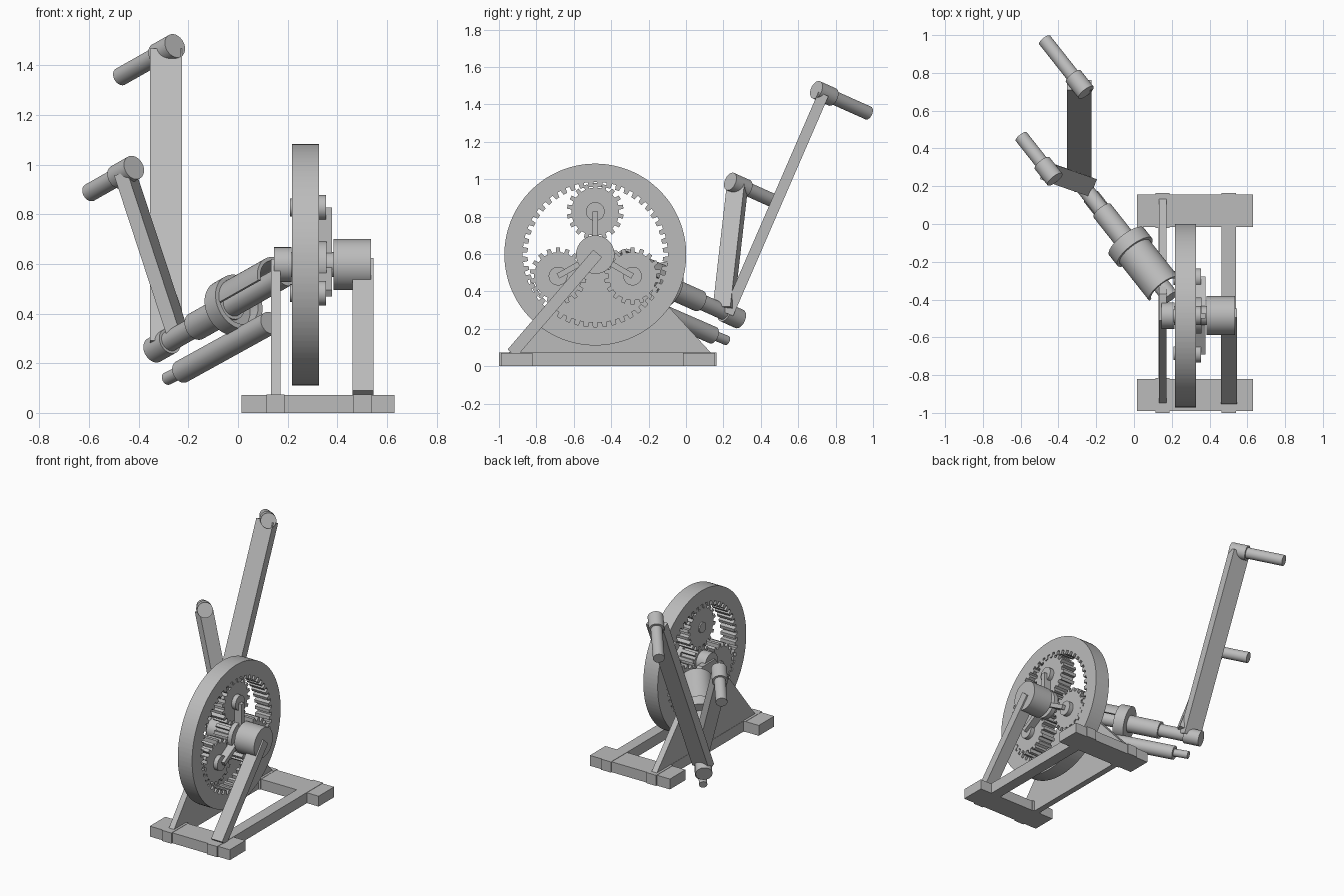
import bpy, bmesh, math
from mathutils import Vector, Matrix

if "Cube" in bpy.data.objects:
    bpy.data.objects.remove(bpy.data.objects["Cube"])

grey = bpy.data.materials.new("plain_grey")
grey.use_nodes = True
grey.diffuse_color = (0.5, 0.5, 0.5, 1)
grey.node_tree.nodes["Principled BSDF"].inputs["Base Color"].default_value = (0.5, 0.5, 0.5, 1)

CY, CZ = -0.485, 0.597                       # main wheel axis, parallel to x
ORIGIN = Vector((0.27, CY, CZ))              # where the crank shaft meets the wheel
AXIS = Vector((-0.585, 0.741, -0.331)).normalized()


def finish(name, bm):
    bmesh.ops.recalc_face_normals(bm, faces=bm.faces)
    mesh = bpy.data.meshes.new(name)
    bm.to_mesh(mesh)
    bm.free()
    mesh.materials.append(grey)
    ob = bpy.data.objects.new(name, mesh)
    bpy.context.collection.objects.link(ob)
    bpy.ops.object.select_all(action='DESELECT')
    bpy.context.view_layer.objects.active = ob
    ob.select_set(True)
    bpy.ops.object.shade_smooth_by_angle(angle=math.radians(30))
    return ob


def cylinder(name, a, b, r):
    a, b = Vector(a), Vector(b)
    turn = (b - a).to_track_quat('Z', 'Y').to_matrix().to_4x4()
    bm = bmesh.new()
    bmesh.ops.create_cone(bm, cap_ends=True, segments=40, radius1=r, radius2=r,
                          depth=(b - a).length,
                          matrix=Matrix.Translation((a + b) / 2) @ turn)
    return finish(name, bm)


def along(t, drop=0):
    return ORIGIN + AXIS * t - Vector((0, 0, drop))


def box(name, x, y, z):
    bm = bmesh.new()
    size = [p[1] - p[0] for p in (x, y, z)]
    mid = [(p[1] + p[0]) / 2 for p in (x, y, z)]
    bmesh.ops.create_cube(bm, size=1, matrix=Matrix.Translation(mid) @ Matrix.Diagonal((*size, 1)))
    return finish(name, bm)


def beam(name, a, b, width_dir, width, thick):
    # Rectangular bar from a to b, its wide side along width_dir
    a, b = Vector(a), Vector(b)
    long = (b - a).normalized()
    w = Vector(width_dir)
    w = (w - long * w.dot(long)).normalized()
    rot = Matrix((w, long.cross(w), long)).transposed().to_4x4()
    bm = bmesh.new()
    bmesh.ops.create_cube(bm, size=1, matrix=Matrix.Translation((a + b) / 2) @ rot
                          @ Matrix.Diagonal((width, thick, (b - a).length, 1)))
    return finish(name, bm)


def prism(name, pts, x0, x1):
    # Extrude a (y, z) outline along x
    bm = bmesh.new()
    face = bm.faces.new([bm.verts.new((x0, y, z)) for y, z in pts])
    ext = bmesh.ops.extrude_face_region(bm, geom=[face])
    bmesh.ops.translate(bm, vec=(x1 - x0, 0, 0),
                        verts=[v for v in ext["geom"] if isinstance(v, bmesh.types.BMVert)])
    return finish(name, bm)


def gear_outline(cy, cz, teeth, root, tip, start):
    pts = []
    step = math.tau / teeth
    for i in range(teeth):
        for k, r in ((-0.27, root), (-0.2, tip), (0.2, tip), (0.27, root)):
            a = start + (i + k) * step
            pts.append((cy + r * math.cos(a), cz + r * math.sin(a)))
    return pts


# Base frame
for name, y in (("front_foot", (-0.99, -0.82)), ("rear_foot", (-0.015, 0.155))):
    box(name, (0.015, 0.63), y, (0, 0.072))
box("left_rail", (0.463, 0.54), (-1, 0.163), (0, 0.074))
box("right_rail", (0.13, 0.172), (-0.98, 0.15), (0, 0.073))
for y0, y1 in ((-1, -0.815), (-0.02, 0.163)):
    box("right_rail_end", (0.115, 0.188), (y0, y1), (0, 0.074))

# Supports
prism("support_plate", [(-0.95, 0.07), (0.135, 0.07), (-0.37, 0.62), (-0.51, 0.62)], 0.132, 0.172)
beam("strut", (0.503, -0.93, 0.07), (0.503, -0.472, 0.603), (1, 0, 0), 0.085, 0.062)
cylinder("inner_bearing", (0.145, CY, CZ), (0.215, CY, CZ), 0.07)
cylinder("outer_bearing", (0.385, CY, CZ), (0.535, CY, CZ), 0.103)
cylinder("main_shaft", (0.2, CY, CZ), (0.4, CY, CZ), 0.05)

# Ring gear: toothed hole joined to a round rim
TEETH = 48
inner = gear_outline(CY, CZ, TEETH, 0.362, 0.388, math.pi / 2)
bm = bmesh.new()
loops = []
for x in (0.217, 0.327):
    hole = [bm.verts.new((x, y, z)) for y, z in inner]
    rim = []
    for y, z in inner:
        a = math.atan2(z - CZ, y - CY)
        rim.append(bm.verts.new((x, CY + 0.486 * math.cos(a), CZ + 0.486 * math.sin(a))))
    loops.append((hole, rim))
(h0, r0), (h1, r1) = loops
n = len(inner)
for i in range(n):
    j = (i + 1) % n
    for p, q in ((h0, r0), (r0, r1), (r1, h1), (h1, h0)):
        bm.faces.new((p[i], p[j], q[j], q[i]))
finish("ring_gear", bm)

# Planet gears with carrier arms, and the sun gear
prism("sun_gear", gear_outline(CY, CZ, 12, 0.077, 0.098, math.pi / 2 + math.pi / 12), 0.22, 0.327)
cylinder("carrier_hub", (0.325, CY, CZ), (0.357, CY, CZ), 0.095)
for i in range(3):
    a = math.pi / 2 + i * math.tau / 3
    y, z = CY + 0.23 * math.cos(a), CZ + 0.23 * math.sin(a)
    prism("planet_gear", gear_outline(y, z, 18, 0.128, 0.152, a), 0.219, 0.325)
    cylinder("planet_pin", (0.21, y, z), (0.33, y, z), 0.036)
    cylinder("carrier_boss", (0.324, y, z), (0.355, y, z), 0.05)
    beam("carrier_arm", (0.34, CY, CZ), (0.34, y, z), (0, -math.sin(a), math.cos(a)), 0.03, 0.076)

# Crank shaft with its half-round cover and cup
cylinder("inner_shaft", along(0.13), along(0.5), 0.045)
side = AXIS.cross(Vector((0, 0, 1))).normalized()
up = side.cross(AXIS).normalized()
bm = bmesh.new()
rows = []
for t in (0.19, 0.5):
    for r in (0.1, 0.085):
        rows.append([bm.verts.new(along(t) + (side * math.cos(k * math.pi / 24)
                                              + up * math.sin(k * math.pi / 24)) * r)
                     for k in range(25)])
ring = [rows[0], rows[2], rows[3], rows[1]]
for p, q in zip(ring, ring[1:] + ring[:1]):
    for k in range(24):
        bm.faces.new((p[k], p[k + 1], q[k + 1], q[k]))
for k in (0, 24):
    bm.faces.new([row[k] for row in ring])
finish("shaft_cover", bm)

bm = bmesh.new()
rows = []
for t, r in ((0.53, 0.04), (0.53, 0.117), (0.455, 0.117), (0.455, 0.095), (0.51, 0.095), (0.51, 0.04)):
    rows.append([bm.verts.new(along(t) + (side * math.cos(k * math.tau / 40)
                                          + up * math.sin(k * math.tau / 40)) * r)
                 for k in range(40)])
for p, q in zip(rows, rows[1:] + rows[:1]):
    for k in range(40):
        m = (k + 1) % 40
        bm.faces.new((p[k], p[m], q[m], q[k]))
finish("cup_collar", bm)
cylinder("shaft_sleeve", along(0.5), along(0.75), 0.058)
cylinder("shaft_rod", along(0.7), along(0.97), 0.042)
cylinder("crank_hub", along(0.93), along(1.04), 0.053)

# Lower piston
cylinder("piston_body", along(0.24, 0.155), along(0.85, 0.15), 0.047)
cylinder("piston_tip", along(0.8, 0.15), along(0.95, 0.145), 0.026)

# Two cranks with handles
for name, foot, top, wide, w, reach in (
        ("long", (-0.29, 0.225, 0.28), (-0.29, 0.735, 1.455), (1, 0, 0), 0.13, 0.33),
        ("short", (-0.24, 0.2, 0.31), (-0.455, 0.275, 0.965), (0.36, 0.93, 0), 0.1, 0.26)):
    beam(name + "_crank_arm", foot, top, wide, w, 0.058)
    head = Vector(top) + Vector((0.01, -0.005, 0.008))
    cylinder(name + "_crank_boss", head - AXIS * 0.045, head + AXIS * 0.07, 0.05)
    cylinder(name + "_crank_handle", head, head + AXIS * reach, 0.037)
